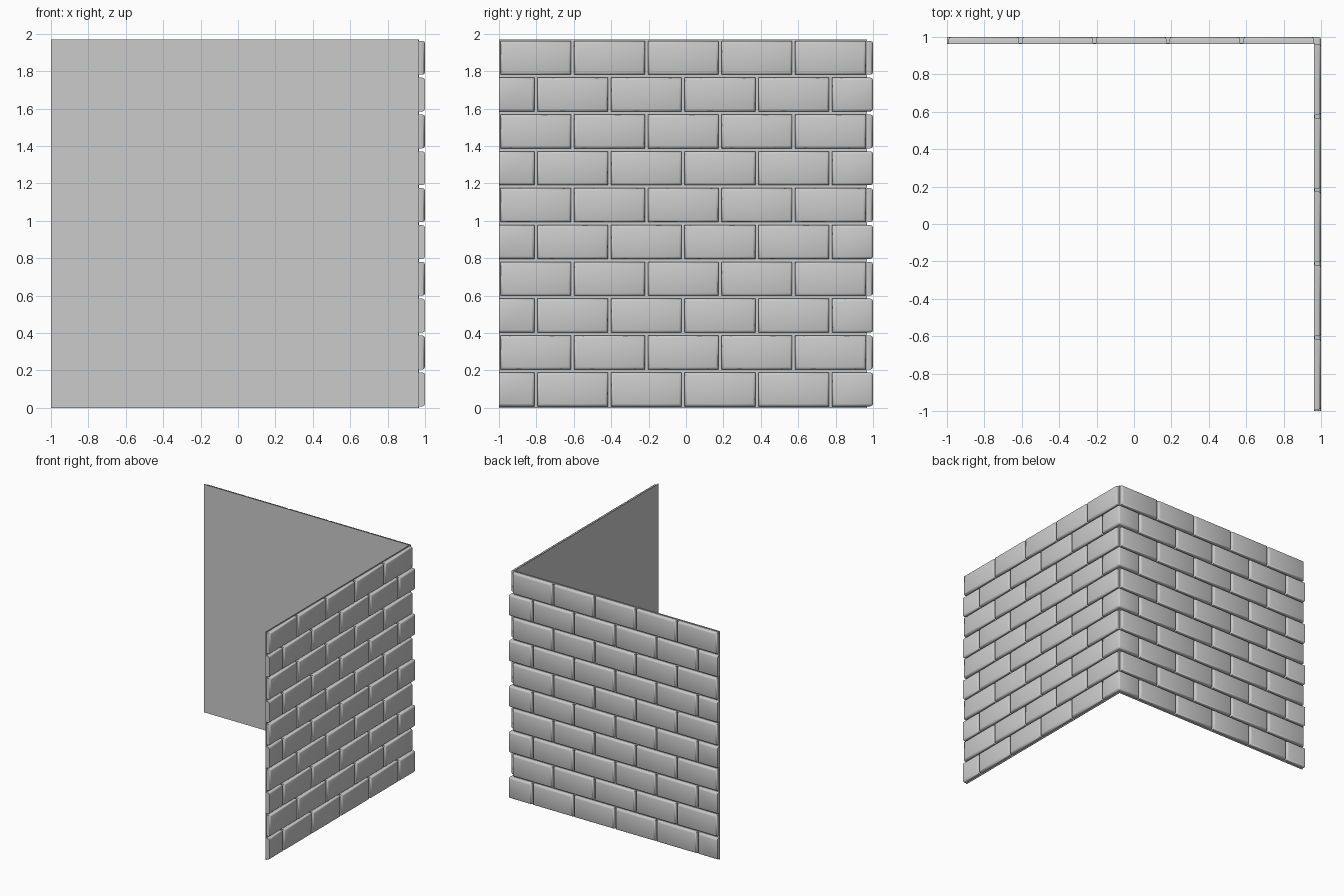
import bpy, bmesh, math

if "Cube" in bpy.data.objects:
    bpy.data.objects.remove(bpy.data.objects["Cube"])

INNER, MORTAR, OUTER = 0.962, 0.968, 1.0
PITCH, ROW, GAP, ROWS = 0.394, 0.197, 0.008, 10
BEVEL = 0.014


def prism(bm, outline, z0, z1, bevel=0.0):
    """Extrude a plan outline; round the edges lying on the outward faces."""
    part = bmesh.new()
    low = [part.verts.new((x, y, z0)) for x, y in outline]
    high = [part.verts.new((x, y, z1)) for x, y in outline]
    part.faces.new(low)
    part.faces.new(high)
    n = len(outline)
    for i in range(n):
        j = (i + 1) % n
        part.faces.new((low[i], low[j], high[j], high[i]))
    bmesh.ops.recalc_face_normals(part, faces=part.faces)
    if bevel:
        def outward(v):
            return max(v.co.x, v.co.y) > OUTER - 1e-4

        def cut_end(v):
            return min(v.co.x, v.co.y) < -0.9999
        edges = [e for e in part.edges if all(outward(v) for v in e.verts)
                 and not all(cut_end(v) for v in e.verts)]
        bmesh.ops.bevel(part, geom=edges, offset=bevel, segments=2,
                        profile=0.5, affect='EDGES')
    temp = bpy.data.meshes.new("temp")
    part.to_mesh(temp)
    part.free()
    bm.from_mesh(temp)
    bpy.data.meshes.remove(temp)


def finish(bm, name):
    mesh = bpy.data.meshes.new(name)
    bm.to_mesh(mesh)
    bm.free()
    obj = bpy.data.objects.new(name, mesh)
    bpy.context.collection.objects.link(obj)
    bpy.ops.object.select_all(action='DESELECT')
    obj.select_set(True)
    bpy.context.view_layer.objects.active = obj
    bpy.ops.object.shade_smooth_by_angle(angle=math.radians(50))


# L-shaped backing panel
END = -1 + 5 * PITCH
bm = bmesh.new()
prism(bm, [(MORTAR, -1), (MORTAR, MORTAR), (-1, MORTAR), (-1, INNER),
           (INNER, INNER), (INNER, -1)], 0, ROWS * ROW)
finish(bm, "backing_panel")

# Straight bricks on each wall, mirrored across the corner diagonal
for name, swap in (("right_wall_bricks", False), ("back_wall_bricks", True)):
    bm = bmesh.new()
    for r in range(ROWS):
        z0, z1 = r * ROW + GAP, (r + 1) * ROW - GAP
        if r % 2:
            spans = [(-1 + i * PITCH + GAP, -1 + (i + 1) * PITCH - GAP)
                     for i in range(5)]
        else:
            first = -1 + PITCH / 2
            spans = [(-1, first - GAP)]
            spans += [(first + i * PITCH + GAP, first + (i + 1) * PITCH - GAP)
                      for i in range(4)]
        for a, b in spans:
            outline = [(INNER + 0.003, a), (OUTER, a), (OUTER, b), (INNER + 0.003, b)]
            if swap:
                outline = [(y, x) for x, y in outline]
            prism(bm, outline, z0, z1, BEVEL)
    finish(bm, name)

# Bricks that wrap around the corner on alternate rows
bm = bmesh.new()
s = END - PITCH / 2 + GAP
base = INNER + 0.003
for r in range(0, ROWS, 2):
    prism(bm, [(base, s), (OUTER, s), (OUTER, OUTER), (s, OUTER),
               (s, base), (base, base)],
          r * ROW + GAP, (r + 1) * ROW - GAP, BEVEL)
finish(bm, "corner_bricks")
